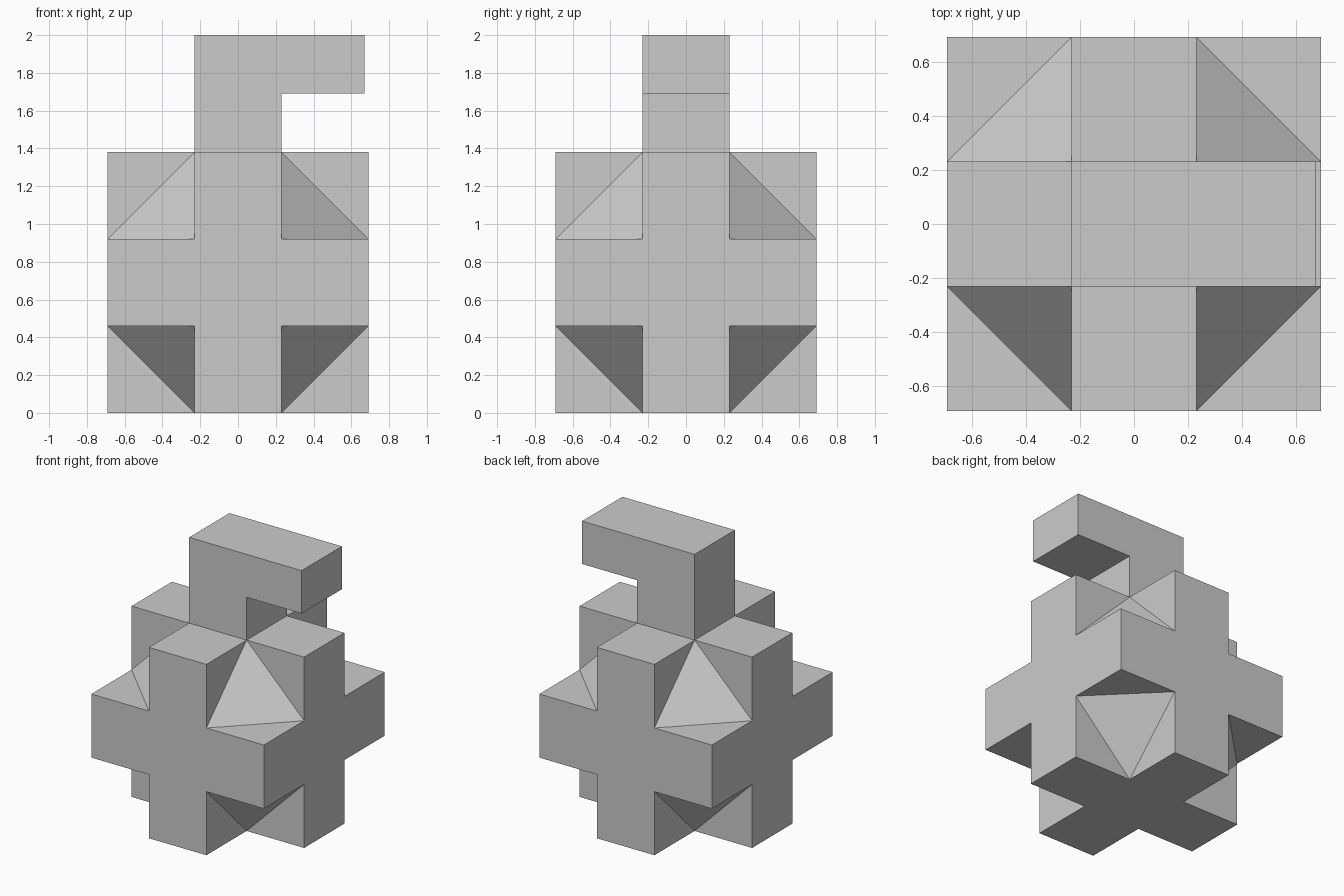
import bpy, bmesh
from itertools import product
from mathutils import Vector

if "Cube" in bpy.data.objects:
    bpy.data.objects.remove(bpy.data.objects["Cube"])

A, B = 0.23, 0.69          # half width of an arm, half width of the body
TOP, ARM_Z, ARM_X = 2.0, 1.69, 0.67


def finish(name, bm):
    bmesh.ops.remove_doubles(bm, verts=bm.verts, dist=1e-4)
    bmesh.ops.recalc_face_normals(bm, faces=bm.faces)
    mesh = bpy.data.meshes.new(name)
    bm.to_mesh(mesh)
    bm.free()
    obj = bpy.data.objects.new(name, mesh)
    bpy.context.collection.objects.link(obj)
    return obj


def add_face(bm, points):
    return bm.faces.new([bm.verts.new(p) for p in points])


# Body: cube with a cross on each side and notched, partly filled corners
bm = bmesh.new()
cross = [(A, A), (A, B), (-A, B), (-A, A), (-B, A), (-B, -A),
         (-A, -A), (-A, -B), (A, -B), (A, -A), (B, -A), (B, A)]
for axis, side in product(range(3), (-B, B)):
    points = []
    for u, v in cross:
        p = [u, v]
        p.insert(axis, side)
        points.append(p)
    add_face(bm, points)

corner = [[(B, A, A), (A, B, A), (A, A, B)],     # sloping triangle
          [(A, B, A), (A, A, B), (A, B, B)],     # notch walls
          [(B, A, A), (A, A, B), (B, A, B)],
          [(B, A, A), (A, B, A), (B, B, A)]]
for signs in product((-1, 1), repeat=3):
    for tri in corner:
        add_face(bm, [[s * c for s, c in zip(signs, p)] for p in tri])
bmesh.ops.translate(bm, verts=bm.verts, vec=(0, 0, B))
finish("body", bm)

# Hooked post on top: L profile extruded along y
bm = bmesh.new()
profile = [(-A, 2 * B), (A, 2 * B), (A, ARM_Z), (ARM_X, ARM_Z), (ARM_X, TOP), (-A, TOP)]
face = add_face(bm, [(x, -A, z) for x, z in profile])
ext = bmesh.ops.extrude_face_region(bm, geom=[face], use_keep_orig=True)
moved = [g for g in ext["geom"] if isinstance(g, bmesh.types.BMVert)]
bmesh.ops.translate(bm, verts=moved, vec=Vector((0, 2 * A, 0)))
finish("hooked_post", bm)
